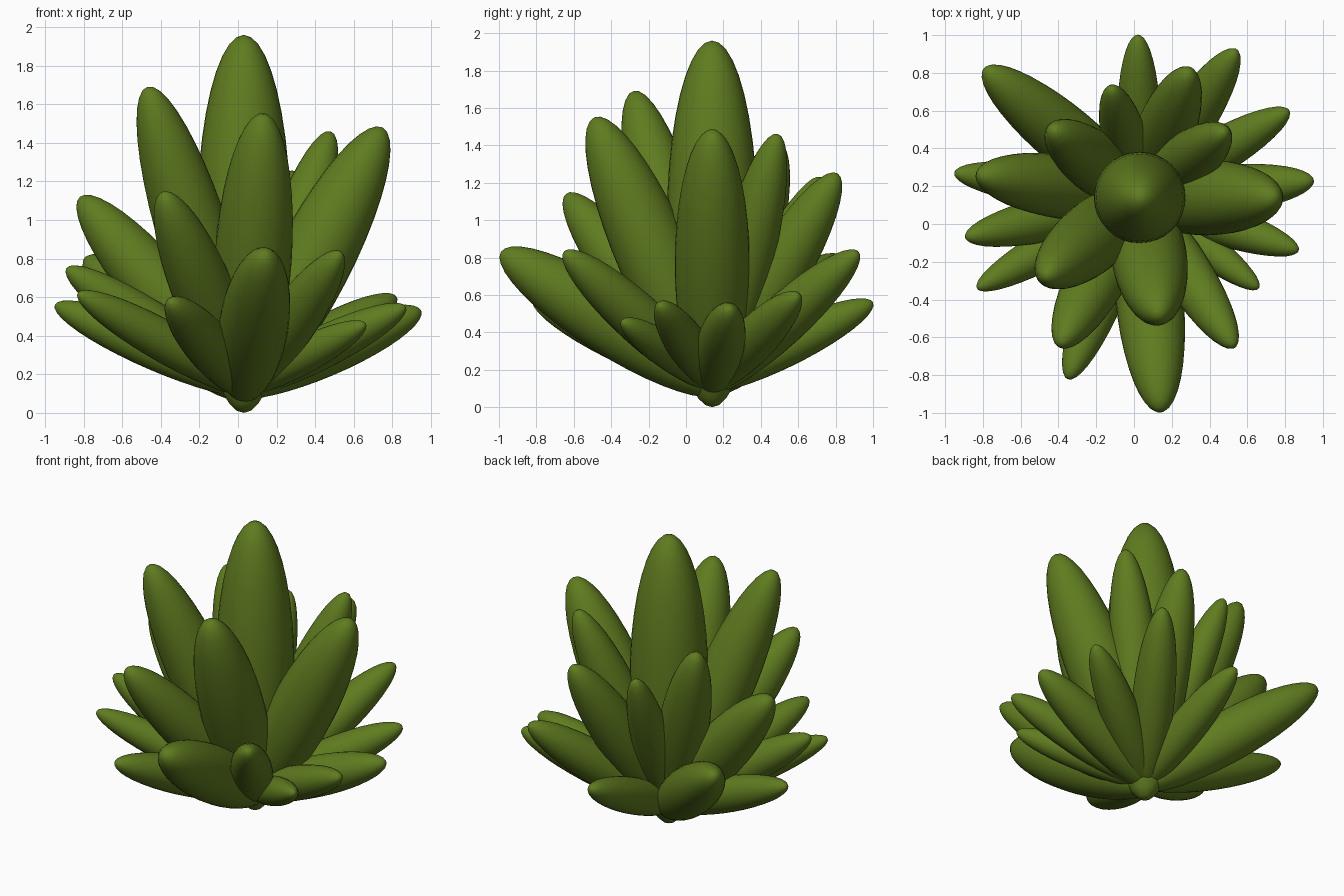
import bpy
from mathutils import Vector, Matrix

if "Cube" in bpy.data.objects:
    bpy.data.objects.remove(bpy.data.objects["Cube"])

green = bpy.data.materials.new("leaf_green")
green.diffuse_color = (0.115, 0.2, 0.014, 1)
green.use_nodes = True
green.node_tree.nodes["Principled BSDF"].inputs["Base Color"].default_value = green.diffuse_color


def leaf(name, root, tip, radius):
    """Round ellipsoid leaf whose two poles sit at root and tip."""
    root, tip = Vector(root), Vector(tip)
    axis = tip - root
    bpy.ops.mesh.primitive_uv_sphere_add(segments=32, ring_count=20, radius=1)
    ob = bpy.context.object
    ob.name = name
    rot = axis.to_track_quat('Z', 'Y').to_matrix().to_4x4()
    size = Matrix.Diagonal((radius, radius, axis.length / 2, 1))
    ob.data.transform(Matrix.Translation((root + tip) / 2) @ rot @ size)
    ob.data.materials.append(green)
    bpy.ops.object.shade_smooth()


CX, CY = 0.03, 0.14

# upright heart of the plant
leaf("center_leaf", (CX, CY, 0), (CX, CY, 1.96), 0.243)

# rings of leaves: height on the stem, overshoot behind the stem,
# then tip x, y, z and radius of each leaf
rings = {
    "inner_leaf": (0.09, 0.04, [
        (0.75, 0.14, 1.48, 0.20), (0.48, 0.49, 1.46, 0.15),
        (-0.43, 0.50, 1.41, 0.16), (-0.47, -0.28, 1.69, 0.187),
        (0.13, -0.49, 1.55, 0.20)]),
    "middle_leaf": (0.12, 0.07, [
        (-0.12, 0.72, 1.23, 0.122), (0.29, 0.81, 1.25, 0.158),
        (-0.82, 0.26, 1.12, 0.17), (-0.39, -0.64, 1.14, 0.16),
        (0.14, -0.99, 0.83, 0.18), (0.53, -0.65, 0.83, 0.132),
        (0.54, 0.92, 0.83, 0.132), (-0.79, 0.82, 0.80, 0.16)]),
    "outer_leaf": (0.14, 0.10, [
        (0.95, 0.23, 0.53, 0.13), (0.82, 0.60, 0.60, 0.12),
        (0.87, -0.14, 0.55, 0.11), (0.66, -0.34, 0.46, 0.095),
        (0.02, 1.00, 0.56, 0.115), (-0.95, 0.27, 0.56, 0.115),
        (-0.89, -0.07, 0.75, 0.122), (-0.83, -0.34, 0.62, 0.108),
        (-0.35, -0.82, 0.58, 0.125)]),
}
for name, (height, back, tips) in rings.items():
    stem = Vector((CX, CY, height))
    for i, (x, y, z, r) in enumerate(tips):
        tip = Vector((x, y, z))
        root = stem - (tip - stem).normalized() * back
        leaf(f"{name}_{i + 1}", root, tip, r)
